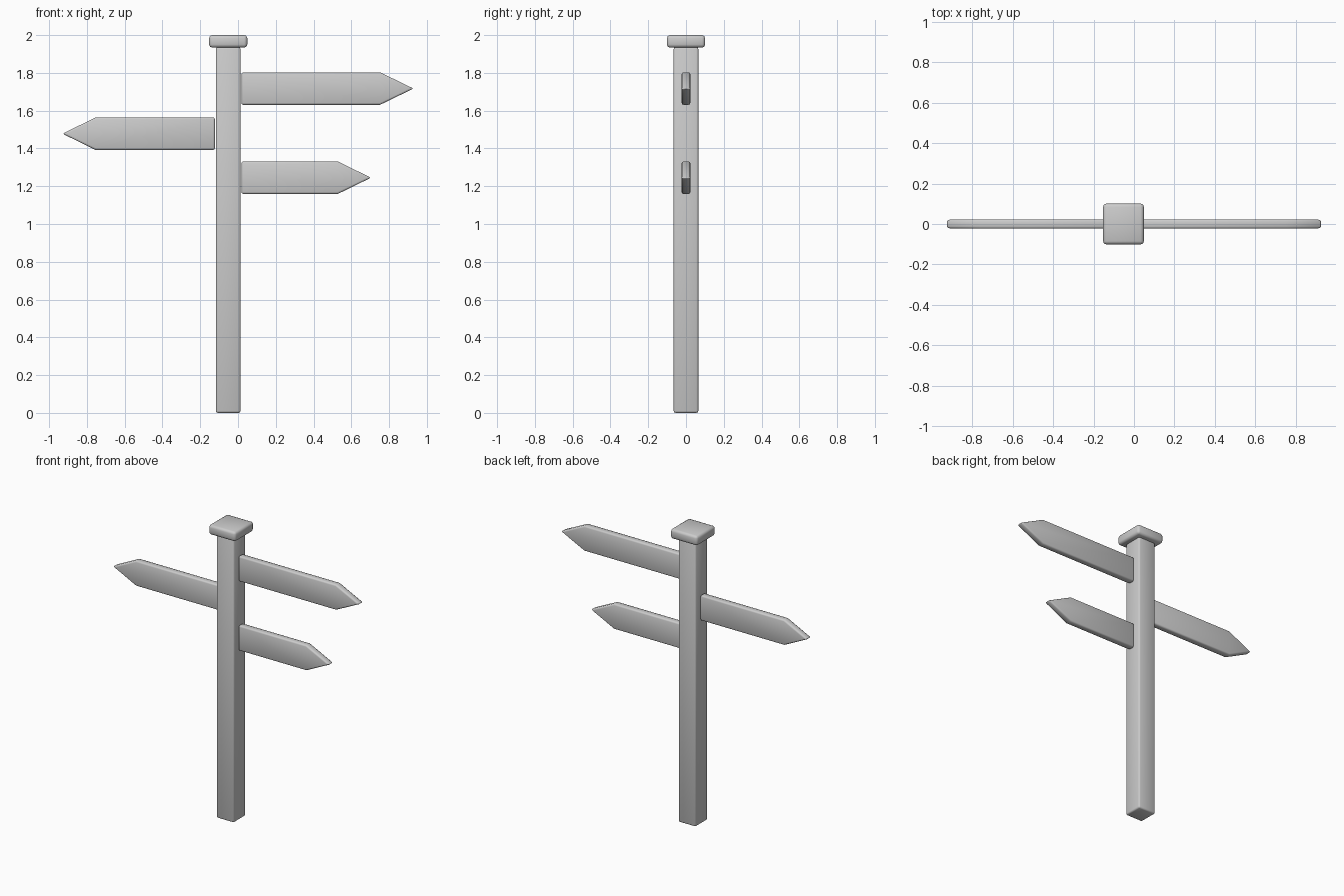
import bpy, bmesh

if "Cube" in bpy.data.objects:
    bpy.data.objects.remove(bpy.data.objects["Cube"])

CX = -0.052  # post axis


def finish(name, bm, bevel):
    bmesh.ops.recalc_face_normals(bm, faces=bm.faces)
    mesh = bpy.data.meshes.new(name)
    bm.to_mesh(mesh)
    bm.free()
    mesh.shade_smooth()
    ob = bpy.data.objects.new(name, mesh)
    bpy.context.collection.objects.link(ob)
    mod = ob.modifiers.new("soft_edges", 'BEVEL')
    mod.width = bevel
    mod.segments = 2
    mod.limit_method = 'ANGLE'
    return ob


def box(name, width, z0, z1, bevel):
    bm = bmesh.new()
    bmesh.ops.create_cube(bm, size=1)
    bmesh.ops.scale(bm, vec=(width, width, z1 - z0), verts=bm.verts)
    bmesh.ops.translate(bm, vec=(CX, 0, (z0 + z1) / 2), verts=bm.verts)
    return finish(name, bm, bevel)


def board(name, x0, shoulder, tip, zc, half_h=0.086, half_t=0.023):
    # arrow outline extruded through the board thickness
    outline = [(x0, -half_h), (shoulder, -half_h), (tip, 0),
               (shoulder, half_h), (x0, half_h)]
    bm = bmesh.new()
    face = bm.faces.new([bm.verts.new((x, -half_t, zc + z)) for x, z in outline])
    ext = bmesh.ops.extrude_face_region(bm, geom=[face])
    moved = [g for g in ext["geom"] if isinstance(g, bmesh.types.BMVert)]
    bmesh.ops.translate(bm, vec=(0, 2 * half_t, 0), verts=moved)
    return finish(name, bm, 0.01)


# square post and its cap
box("post", 0.13, 0.0, 1.937, 0.01)
box("post_cap", 0.202, 1.934, 2.0, 0.016)

# three pointing boards
board("upper_board", 0.018, 0.752, 0.929, 1.717)
board("middle_board", -0.122, -0.754, -0.929, 1.478)
board("lower_board", 0.018, 0.528, 0.704, 1.245)
